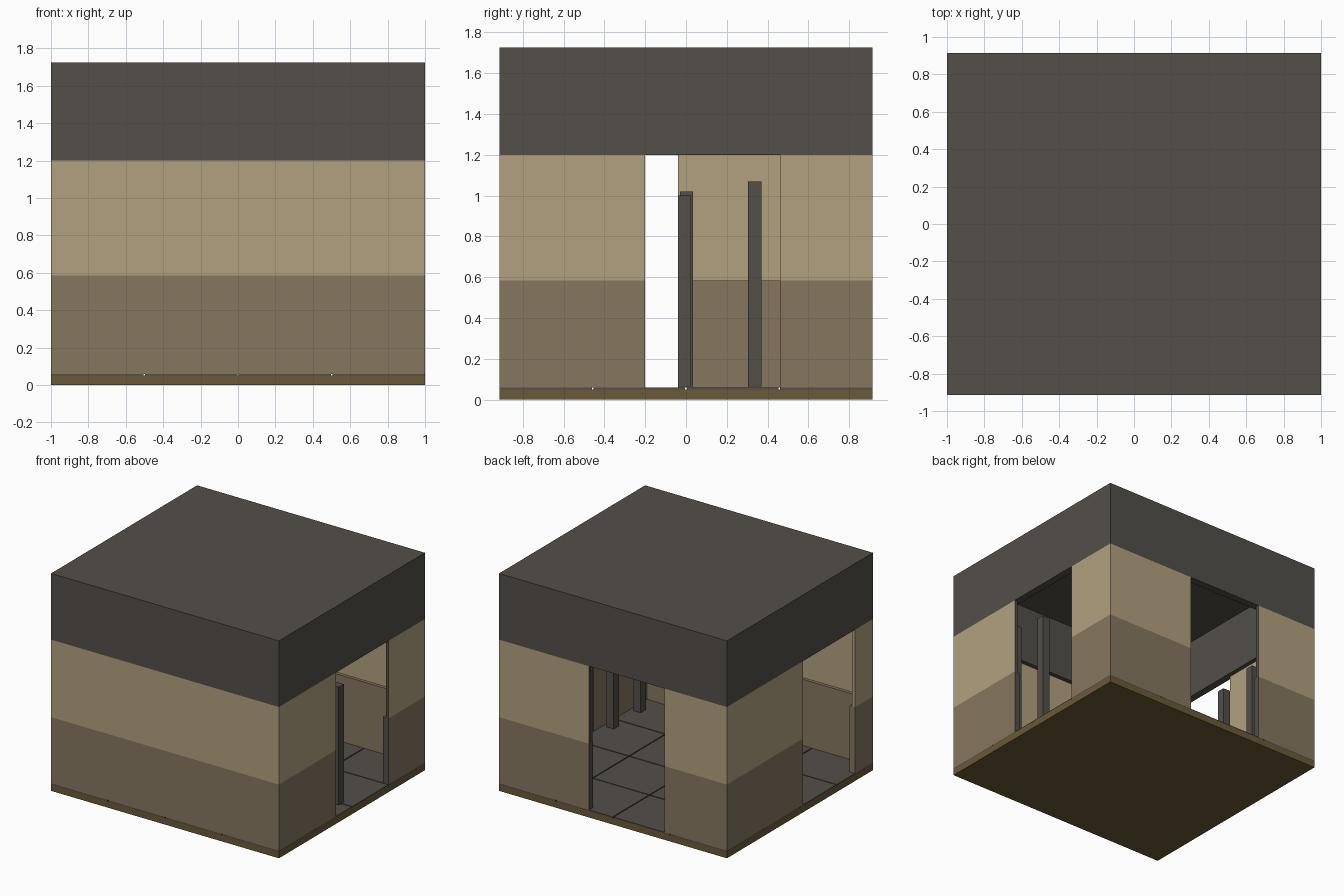
import bpy
import bmesh
from mathutils import Vector

cube = bpy.data.objects.get("Cube")
if cube:
    bpy.data.objects.remove(cube, do_unlink=True)


def material(name, rgb):
    # 8-bit display colour converted to linear
    lin = [((c / 255 + 0.055) / 1.055) ** 2.4 for c in rgb] + [1.0]
    m = bpy.data.materials.new(name)
    m.use_nodes = True
    m.diffuse_color = lin
    m.node_tree.nodes["Principled BSDF"].inputs["Base Color"].default_value = lin
    return m


TAN = material("tan plaster", (178, 161, 126))
BROWN = material("brown plaster", (134, 119, 96))
GRAY = material("dark gray", (83, 79, 73))
OCHRE = material("ochre base", (107, 90, 53))

HX, HY = 1.0, 0.915            # half width and half depth
FLOOR, RAIL, HEAD, CEIL, TOP = 0.06, 0.585, 1.2, 1.67, 1.725


def box(name, xs, ys, zs, mat):
    lo, hi = (Vector(p) for p in zip(xs, ys, zs))
    bm = bmesh.new()
    bmesh.ops.create_cube(bm, size=1)
    for v in bm.verts:
        v.co = (lo + hi) / 2 + v.co * (hi - lo)
    mesh = bpy.data.meshes.new(name)
    bm.to_mesh(mesh)
    bm.free()
    mesh.materials.append(mat)
    ob = bpy.data.objects.new(name, mesh)
    bpy.context.collection.objects.link(ob)
    return ob


def paint_jamb(ob, axis, sign):
    # Dark lining on the end face beside a doorway
    ob.data.materials.append(GRAY)
    for p in ob.data.polygons:
        if p.normal[axis] * sign > 0.9:
            p.material_index = 1


def ring(name, zs, t, mat, doors):
    """Four walls of thickness t; doors maps a side to (start, end, lined)."""
    sides = {
        "front": (0, (-HY, -HY + t), HX),
        "back": (0, (HY - t, HY), HX),
        "left": (1, (HX - t, HX), HY - t),
        "right": (1, (-HX, -HX + t), HY - t),
    }
    for side, (axis, depth, half) in sides.items():
        spans = [(-half, half, 0)]
        lined = False
        if side in doors:
            start, end, lined = doors[side]
            spans = [(-half, start, 1), (end, half, -1)]
        for i, (a, b, sign) in enumerate(spans):
            xs, ys = ((a, b), depth) if axis == 0 else (depth, (a, b))
            ob = box(f"{side}_{name}_{i + 1}", xs, ys, zs, mat)
            if lined:
                paint_jamb(ob, axis, sign)


# Base slab
box("base_slab", (-HX, HX), (-HY, HY), (0, 0.05), OCHRE)

# Floor tiles with narrow open joints
gap = 0.004
for i in range(4):
    for j in range(4):
        x, y = -HX + i * HX / 2, -HY + j * HY / 2
        box(f"floor_tile_{i + 1}_{j + 1}",
            (x + gap * (i > 0), x + HX / 2 - gap * (i < 3)),
            (y + gap * (j > 0), y + HY / 2 - gap * (j < 3)),
            (0.05, FLOOR), GRAY)

# Walls: thick lower course, thin upper course, dark roof band
doorways = {
    "back": (-0.45, 0.21, True),
    "left": (-0.2, 0.46, True),
    "right": (-0.69, -0.04, False),
}
ring("lower_wall", (FLOOR, RAIL), 0.05, BROWN, doorways)
ring("upper_wall", (RAIL, HEAD), 0.025, TAN, doorways)
ring("roof_band", (HEAD, CEIL), 0.06, GRAY, {})

# Roof slab
box("roof_slab", (-HX, HX), (-HY, HY), (CEIL, TOP), GRAY)

# Square posts standing inside the two side walls
r = 0.032
posts = [(0.88, -0.008, 1.0), (0.88, -0.337, 1.07), (0.88, -0.675, 1.02),
         (-0.88, 0.002, 1.02), (-0.88, 0.337, 1.07), (-0.88, 0.675, 1.0)]
for i, (x, y, z) in enumerate(posts):
    box(f"post_{i + 1}", (x - r, x + r), (y - r, y + r), (FLOOR + 0.005, z), GRAY)
